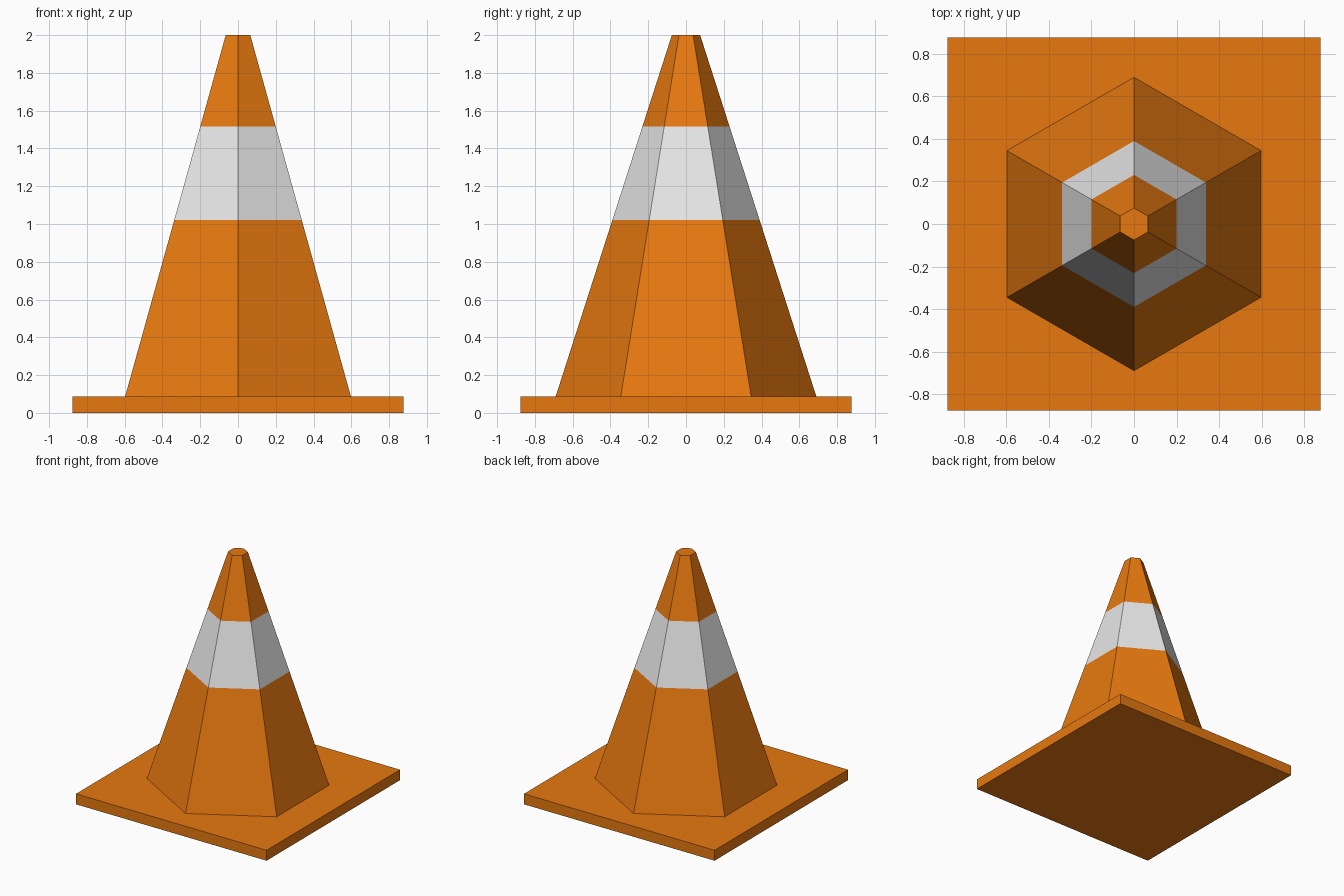
import bpy, bmesh, math

if "Cube" in bpy.data.objects:
    bpy.data.objects.remove(bpy.data.objects["Cube"])


def material(name, color):
    m = bpy.data.materials.new(name)
    m.diffuse_color = (*color, 1)
    m.use_nodes = True
    m.node_tree.nodes["Principled BSDF"].inputs["Base Color"].default_value = m.diffuse_color
    return m


orange = material("orange", (0.80, 0.19, 0.005))
white = material("reflective white", (0.80, 0.80, 0.80))


def add_object(name, bm, mats):
    bmesh.ops.recalc_face_normals(bm, faces=bm.faces)
    mesh = bpy.data.meshes.new(name)
    bm.to_mesh(mesh)
    bm.free()
    for m in mats:
        mesh.materials.append(m)
    ob = bpy.data.objects.new(name, mesh)
    bpy.context.collection.objects.link(ob)
    return ob


BASE_H, BASE_W, TOP = 0.087, 1.754, 2.0
R_BOTTOM, R_TOP = 0.69, 0.075
BAND_LOW, BAND_HIGH = 1.02, 1.515

# square base plate
bm = bmesh.new()
bmesh.ops.create_cube(bm, size=1)
for v in bm.verts:
    v.co = (v.co.x * BASE_W, v.co.y * BASE_W, (v.co.z + 0.5) * BASE_H)
add_object("base_plate", bm, [orange])

# six-sided tapered body, corners pointing front and back
bm = bmesh.new()
rings = []
for z in (BASE_H, BAND_LOW, BAND_HIGH, TOP):
    r = R_BOTTOM + (R_TOP - R_BOTTOM) * (z - BASE_H) / (TOP - BASE_H)
    angles = [math.radians(90 + 60 * i) for i in range(6)]
    rings.append([bm.verts.new((r * math.cos(a), r * math.sin(a), z)) for a in angles])
for level, (low, high) in enumerate(zip(rings, rings[1:])):
    for i in range(6):
        j = (i + 1) % 6
        face = bm.faces.new((low[i], low[j], high[j], high[i]))
        face.material_index = 1 if level == 1 else 0  # white middle band
bm.faces.new(rings[-1])  # flat tip
bm.faces.new(rings[0][::-1])  # underside
add_object("cone_body", bm, [orange, white])
